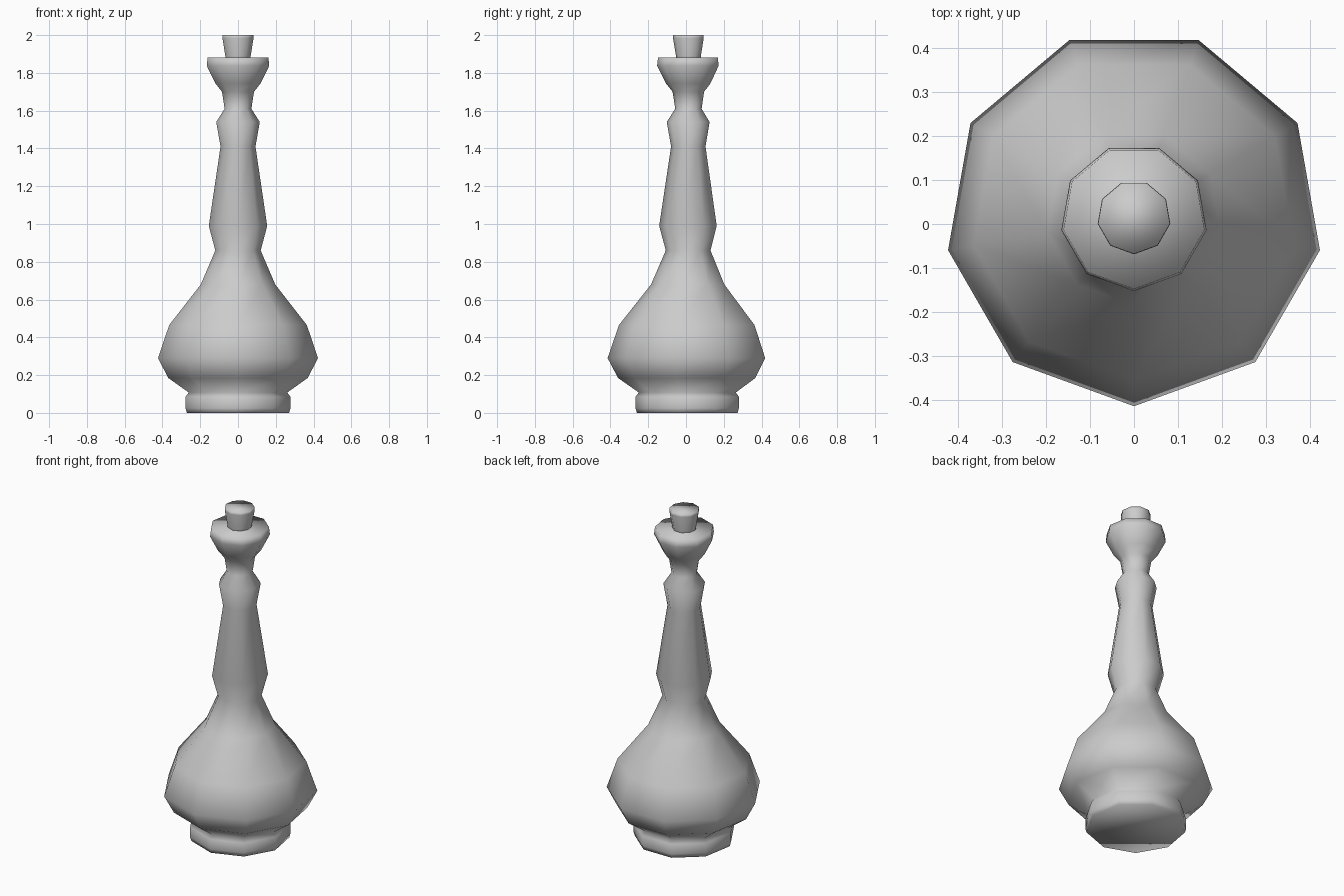
import bpy, bmesh, math

if "Cube" in bpy.data.objects:
    bpy.data.objects.remove(bpy.data.objects["Cube"])

SIDES = 9
CENTRE_Y = 0.015  # a nine-sided ring with a corner at the front sits slightly off its axis


def lathe(name, profile):
    """Closed nine-sided turned shape from (radius, height) pairs, bottom to top."""
    bm = bmesh.new()
    rings = []
    for r, z in profile:
        ring = []
        for i in range(SIDES):
            a = -math.pi / 2 + 2 * math.pi * i / SIDES
            ring.append(bm.verts.new((r * math.cos(a), CENTRE_Y + r * math.sin(a), z)))
        rings.append(ring)
    for low, high in zip(rings, rings[1:]):
        for i in range(SIDES):
            j = (i + 1) % SIDES
            bm.faces.new((low[i], low[j], high[j], high[i]))
    bm.faces.new(rings[0][::-1])
    bm.faces.new(rings[-1])
    for f in bm.faces:
        f.smooth = True
    mesh = bpy.data.meshes.new(name)
    bm.to_mesh(mesh)
    bm.free()
    obj = bpy.data.objects.new(name, mesh)
    bpy.context.collection.objects.link(obj)
    return obj


# Foot ring, bulb, long neck and flared lip
lathe("bottle_body", [
    (0.275, 0.0), (0.282, 0.025), (0.282, 0.085), (0.265, 0.108),
    (0.375, 0.185), (0.43, 0.29), (0.37, 0.465), (0.20, 0.68),
    (0.122, 0.86), (0.157, 0.99), (0.094, 1.41), (0.117, 1.54),
    (0.072, 1.61), (0.086, 1.70), (0.122, 1.745), (0.168, 1.838),
    (0.163, 1.882),
])

# Tapered stopper
lathe("stopper", [(0.065, 1.86), (0.068, 1.89), (0.084, 1.985), (0.083, 2.0)])
